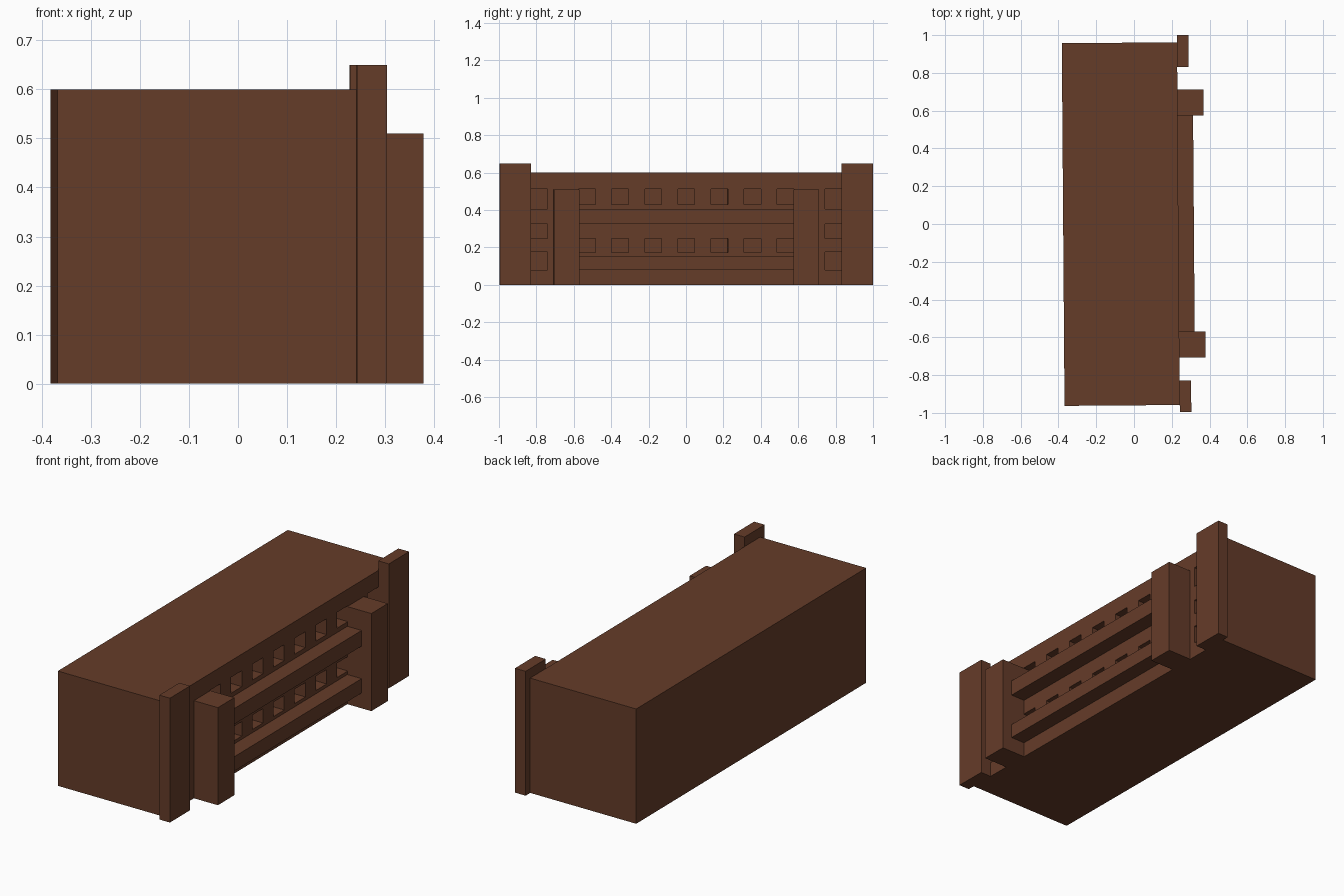
import bpy, bmesh
from mathutils import Matrix, Vector

if "Cube" in bpy.data.objects:
    bpy.data.objects.remove(bpy.data.objects["Cube"])

TILT = Matrix.Rotation(0.0075, 4, 'Z')   # the whole model sits very slightly turned

wood = bpy.data.materials.new("brown_wood")
wood.diffuse_color = (0.13, 0.045, 0.022, 1)
wood.use_nodes = True
wood.node_tree.nodes["Principled BSDF"].inputs["Base Color"].default_value = wood.diffuse_color


def boxes(name, extents):
    """One object made of axis-aligned boxes (x0, x1, y0, y1, z0, z1)."""
    bm = bmesh.new()
    for x0, x1, y0, y1, z0, z1 in extents:
        mid = Vector((x0 + x1, y0 + y1, z0 + z1)) / 2
        m = Matrix.Translation(mid) @ Matrix.Diagonal((x1 - x0, y1 - y0, z1 - z0, 1))
        bmesh.ops.create_cube(bm, size=1, matrix=TILT @ m)
    mesh = bpy.data.meshes.new(name)
    bm.to_mesh(mesh)
    bm.free()
    mesh.materials.append(wood)
    ob = bpy.data.objects.new(name, mesh)
    bpy.context.collection.objects.link(ob)
    return ob


FACE = 0.235    # x of the decorated wall
DEPTH = 0.10    # recess depth

# Main block
body = boxes("body", [(-0.375, FACE, -0.96, 0.96, 0, 0.6)])

# Square recesses: two rows between the inner posts, three at each side
holes = []
for z0, z1 in ((0.43, 0.513), (0.172, 0.247)):
    for i in range(-3, 4):
        y = i * 0.177
        holes.append((FACE - DEPTH, FACE + 0.05, y - 0.045, y + 0.045, z0, z1))
for z0, z1 in ((0.405, 0.513), (0.247, 0.325), (0.08, 0.175)):
    for y0, y1 in ((0.742, 0.832), (-0.832, -0.742)):
        holes.append((FACE - DEPTH, FACE + 0.05, y0, y1, z0, z1))
cutter = boxes("recess_cutter", holes)
cutter.hide_render = True
mod = body.modifiers.new("recesses", 'BOOLEAN')
mod.operation = 'DIFFERENCE'
mod.solver = 'EXACT'
mod.object = cutter
bpy.context.view_layer.objects.active = body
bpy.ops.object.modifier_apply(modifier=mod.name)
bpy.data.objects.remove(cutter)

# Tall corner posts and deeper inner posts, mirrored in y
for side, s in (("back", 1), ("front", -1)):
    for name, x1, a, b, h in (("corner_post", 0.296, 0.83, 0.998, 0.65),
                              ("inner_post", 0.373, 0.572, 0.709, 0.51)):
        y0, y1 = sorted((s * a, s * b))
        boxes(f"{side}_{name}", [(FACE, x1, y0, y1, 0, h)])

# Horizontal rails between the inner posts
boxes("lower_rail", [(FACE, 0.317, -0.572, 0.572, 0.08, 0.155)])
boxes("upper_rail", [(FACE, 0.317, -0.572, 0.572, 0.325, 0.407)])
